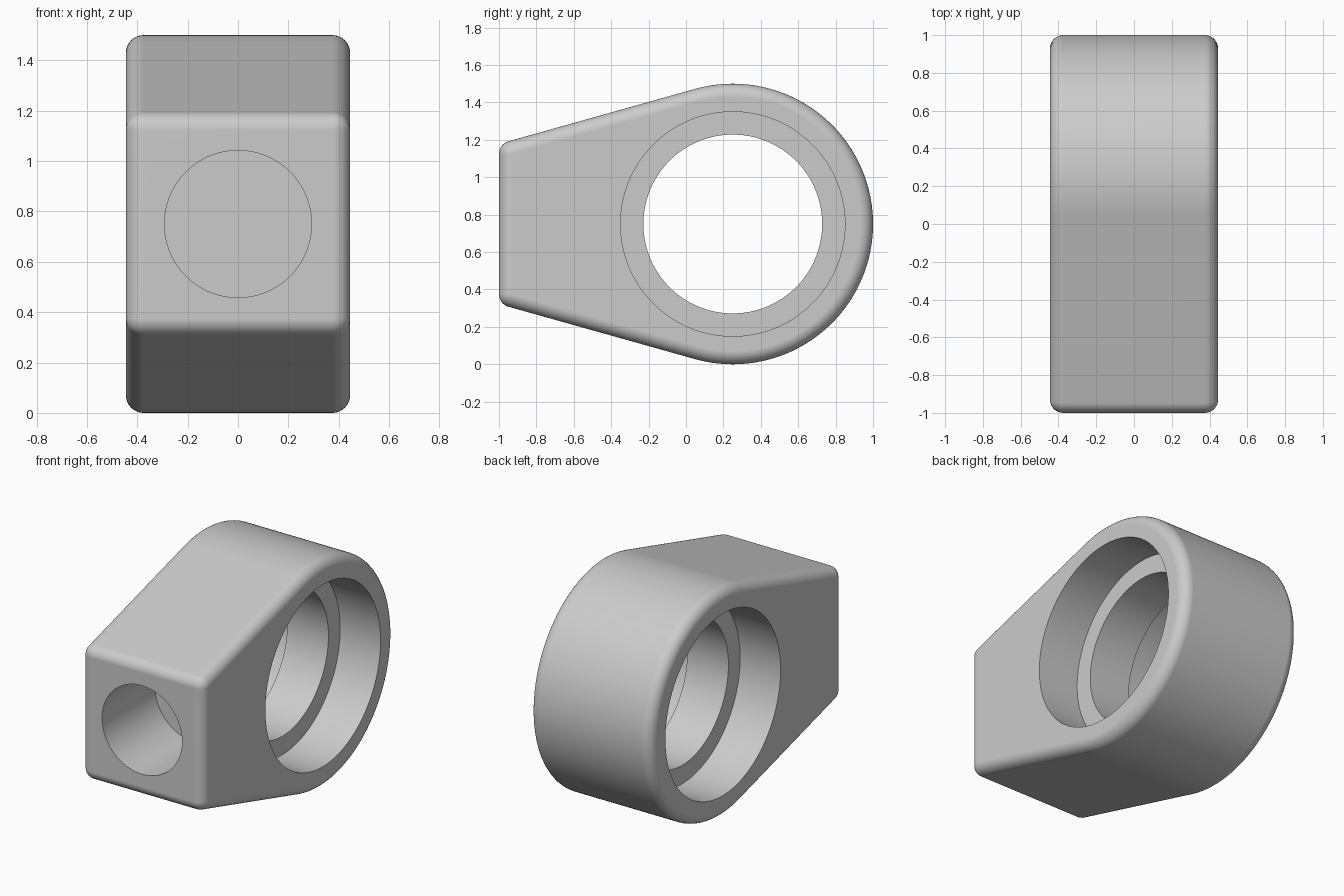
import bpy, bmesh
from math import sin, cos, radians, pi
from mathutils import Matrix

HALF_W = 0.445          # half width along x
FILLET = 0.07           # rounding of all outer edges
RING_R = 0.75           # outer radius of the round end
RING_Y, MID_Z = 0.25, 0.75
TILT = radians(105.6)   # direction of the sloped flats' normals

cube = bpy.data.objects.get("Cube")
if cube:
    bpy.data.objects.remove(cube, do_unlink=True)

grey = bpy.data.materials.new("plain grey")
grey.use_nodes = True
colour = (0.6, 0.6, 0.6, 1)
grey.diffuse_color = colour
grey.node_tree.nodes["Principled BSDF"].inputs["Base Color"].default_value = colour


def add_object(name, bm):
    mesh = bpy.data.meshes.new(name)
    bm.to_mesh(mesh)
    bm.free()
    mesh.materials.append(grey)
    obj = bpy.data.objects.new(name, mesh)
    bpy.context.collection.objects.link(obj)
    return obj


def arc(cy, cz, r, start, end, steps):
    angles = [start + (end - start) * i / steps for i in range(steps + 1)]
    return [(cy + r * cos(a), cz + r * sin(a)) for a in angles]


def outline(inset):
    """Side outline: round end, two sloped flats, rounded front corners."""
    y, dz = -1 + FILLET, 0.375
    r = FILLET - inset
    return (arc(y, MID_Z + dz, r, pi, TILT, 8)
            + arc(RING_Y, MID_Z, RING_R - inset, TILT, -TILT, 110)
            + arc(y, MID_Z - dz, r, -TILT, -pi, 8))


# Housing body: outlines stacked across the width, shrinking around the fillets
def make_body():
    bm = bmesh.new()
    steps = [i * pi / 16 for i in range(9)]
    levels = [(-HALF_W + FILLET * (1 - cos(a)), FILLET * (1 - sin(a))) for a in steps]
    levels += [(-x, inset) for x, inset in reversed(levels)]
    rings = [[bm.verts.new((x, y, z)) for y, z in outline(inset)] for x, inset in levels]
    for a, b in zip(rings, rings[1:]):
        for i in range(len(a)):
            j = (i + 1) % len(a)
            bm.faces.new((a[i], a[j], b[j], b[i]))
    bm.faces.new(rings[0])
    bm.faces.new(rings[-1])
    bmesh.ops.remove_doubles(bm, verts=bm.verts, dist=0.0002)
    bmesh.ops.recalc_face_normals(bm, faces=bm.faces)
    return add_object("housing_body", bm)


def cutter(name, radius, axis, start, end, y=0.0):
    """Cylinder along x or y, from start to end on that axis."""
    bm = bmesh.new()
    mid = (start + end) / 2
    place = Matrix.Translation((mid, y, MID_Z) if axis == "X" else (0, mid, MID_Z))
    turn = Matrix.Rotation(pi / 2, 4, "Y" if axis == "X" else "X")
    bmesh.ops.create_cone(bm, cap_ends=True, segments=128, radius1=radius,
                          radius2=radius, depth=abs(end - start), matrix=place @ turn)
    obj = add_object(name, bm)
    obj.hide_render = True
    return obj


body = make_body()
bpy.context.view_layer.objects.active = body

# Through bore, a counterbore on each side, and a blind bore in the front
cutters = [
    cutter("through_bore", 0.478, "X", -0.6, 0.6, RING_Y),
    cutter("left_counterbore", 0.6, "X", 0.15, 0.6, RING_Y),
    cutter("right_counterbore", 0.6, "X", -0.6, -0.15, RING_Y),
    cutter("front_bore", 0.292, "Y", -1.2, -0.45),
]
for tool in cutters:
    cut = body.modifiers.new(tool.name, "BOOLEAN")
    cut.operation = "DIFFERENCE"
    cut.solver = "EXACT"
    cut.object = tool
    bpy.ops.object.modifier_apply(modifier=cut.name)
for tool in cutters:
    bpy.data.objects.remove(tool, do_unlink=True)

# Smooth curves, crisp bore edges, flat-looking planes
bpy.ops.object.select_all(action="DESELECT")
body.select_set(True)
bpy.ops.object.shade_smooth_by_angle(angle=radians(30))
weighted = body.modifiers.new("flat_plane_normals", "WEIGHTED_NORMAL")
weighted.keep_sharp = True
